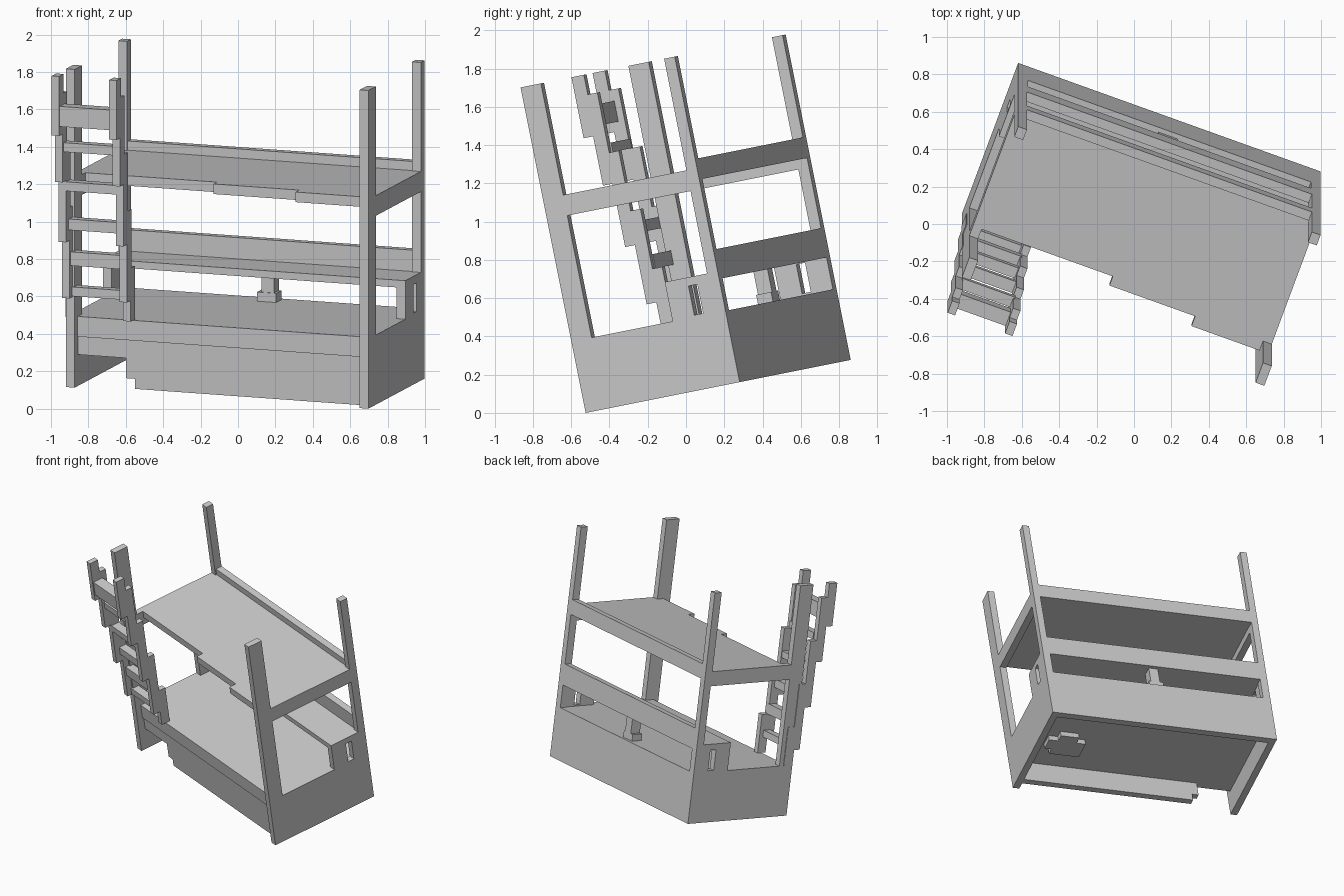
import bpy, math
from mathutils import Matrix

if "Cube" in bpy.data.objects:
    bpy.data.objects.remove(bpy.data.objects["Cube"])

# The whole bunk bed is turned and tipped; parts are laid out in its own frame:
# origin = front right bottom corner, x runs -1.72..0, y = depth, z = up
WORLD = (Matrix.Translation((0.697, -0.525, 0.0))
         @ Matrix.Rotation(math.radians(11.3), 4, 'X')
         @ Matrix.Rotation(math.radians(-20.1), 4, 'Z'))
LEN, DEP, T = 1.722, 0.875, 0.05


def rect(a0, a1, b0, b1):
    return [(a0, b0), (a1, b0), (a1, b1), (a0, b1)]


def plate(name, loops, axis, lo, hi):
    """Extrude a profile (outline plus holes) along an axis from lo to hi."""
    cu = bpy.data.curves.new(name, 'CURVE')
    cu.dimensions = '2D'
    cu.fill_mode = 'BOTH'
    cu.extrude = (hi - lo) / 2
    for pts in loops:
        s = cu.splines.new('POLY')
        s.points.add(len(pts) - 1)
        for p, (a, b) in zip(s.points, pts):
            p.co = (a, b, 0, 1)
        s.use_cyclic_u = True
    tmp = bpy.data.objects.new(name + "_tmp", cu)
    bpy.context.collection.objects.link(tmp)
    dg = bpy.context.evaluated_depsgraph_get()
    me = bpy.data.meshes.new_from_object(tmp.evaluated_get(dg))
    bpy.data.objects.remove(tmp)
    c = (lo + hi) / 2
    frame = {
        'X': Matrix(((0, 0, 1, c), (1, 0, 0, 0), (0, 1, 0, 0), (0, 0, 0, 1))),
        'Y': Matrix(((1, 0, 0, 0), (0, 0, -1, c), (0, 1, 0, 0), (0, 0, 0, 1))),
        'Z': Matrix.Translation((0, 0, c)),
    }[axis]
    me.transform(WORLD @ frame)
    for poly in me.polygons:
        poly.use_smooth = False
    ob = bpy.data.objects.new(name, me)
    bpy.context.collection.objects.link(ob)
    return ob


def box(name, x0, x1, y0, y1, z0, z1):
    return plate(name, [rect(x0, x1, y0, y1)], 'Z', z0, z1)


# End frames: posts, rail, lower wall and bookcase end with a slot
end_outline = [(0, 0), (DEP, 0), (DEP, 1.735), (0.815, 1.735), (0.815, 1.14),
               (0.115, 1.14), (0.115, 1.735), (0, 1.735)]
end_window = [(0.115, 0.38), (0.575, 0.38), (0.575, 0.59), (0.815, 0.59),
              (0.815, 1.03), (0.115, 1.03)]
end_slot = rect(0.70, 0.75, 0.39, 0.545)
for side, x in (("right", -T), ("left", -LEN)):
    plate(side + "_end_frame", [end_outline, end_window, end_slot], 'X', x, x + T)

# Back: lower wall with window, upper guard rail
XL, XR = -LEN + T, -T
plate("back_wall", [[(XL, 0), (XR, 0), (XR, 0.706), (XL, 0.706)],
                    rect(XL + 0.005, XR - 0.005, 0.38, 0.55)], 'Y', DEP - T, DEP)
box("upper_back_rail", XL, XR, DEP - T, DEP, 1.08, 1.19)

# Upper deck with a stepped front edge
plate("upper_deck", [[(XL, 0.17), (-0.925, 0.17), (-0.925, 0.117), (-0.437, 0.117),
                      (-0.437, 0.06), (XR, 0.06), (XR, 0.83), (XL, 0.83)]],
      'Z', 1.085, 1.14)

# Lower bed body, front rail and stepped front panel
box("lower_bed_body", XL, XR, 0.06, 0.83, 0.17, 0.38)
box("lower_front_rail", XL, XR, 0.045, 0.10, 0.27, 0.38)
plate("front_panel", [[(XL, 0.28), (XL, 0.17), (-1.40, 0.17), (-1.40, 0.06),
                       (-1.35, 0.06), (-1.35, 0.005), (XR, 0.005), (XR, 0.28)]],
      'Y', 0.055, 0.10)
# Notched block under the bed body
plate("under_block", [[(-0.43, 0.27), (-0.20, 0.27), (-0.20, 0.32), (-0.15, 0.32),
                       (-0.15, 0.42), (-0.22, 0.42), (-0.22, 0.48), (-0.36, 0.48),
                       (-0.36, 0.42), (-0.43, 0.42)]], 'Z', 0.13, 0.18)

# Bookcase shelf and middle divider
box("shelf", XL, XR, 0.575, 0.83, 0.55, 0.59)
box("divider", -0.89, -0.82, 0.77, 0.85, 0.38, 0.56)
box("divider_foot", -0.914, -0.805, 0.765, 0.85, 0.38, 0.43)

# Ladder rails: stepped slanted profile
front = [(-0.208, 1.735, 1.41), (-0.154, 1.41, 1.147), (-0.10, 1.147, 0.81),
         (-0.045, 0.81, 0.494), (0.01, 0.494, 0.38)]
back_top = [1.735, 1.63, 1.31, 0.99, 0.67, 0.38]
rail = []
for y, top, bottom in front:
    rail += [(y, top), (y, bottom)]
for i in range(4, -1, -1):
    y = front[i][0] + 0.07
    rail += [(y, back_top[i + 1]), (y, back_top[i])]
for side, x in (("left", -1.727), ("right", -1.40)):
    plate(side + "_ladder_rail", [rail], 'X', x, x + 0.042)

# Ladder rungs
rungs = [(-0.20, -0.12, 1.46, 1.57), (-0.135, -0.075, 1.31, 1.36),
         (-0.10, -0.035, 1.09, 1.14), (-0.06, 0.0, 0.87, 0.93),
         (-0.03, 0.03, 0.67, 0.745), (-0.01, 0.05, 0.50, 0.55)]
for i, (y0, y1, z0, z1) in enumerate(rungs):
    box("ladder_rung_%d" % (i + 1), -1.69, -1.39, y0, y1, z0, z1)
